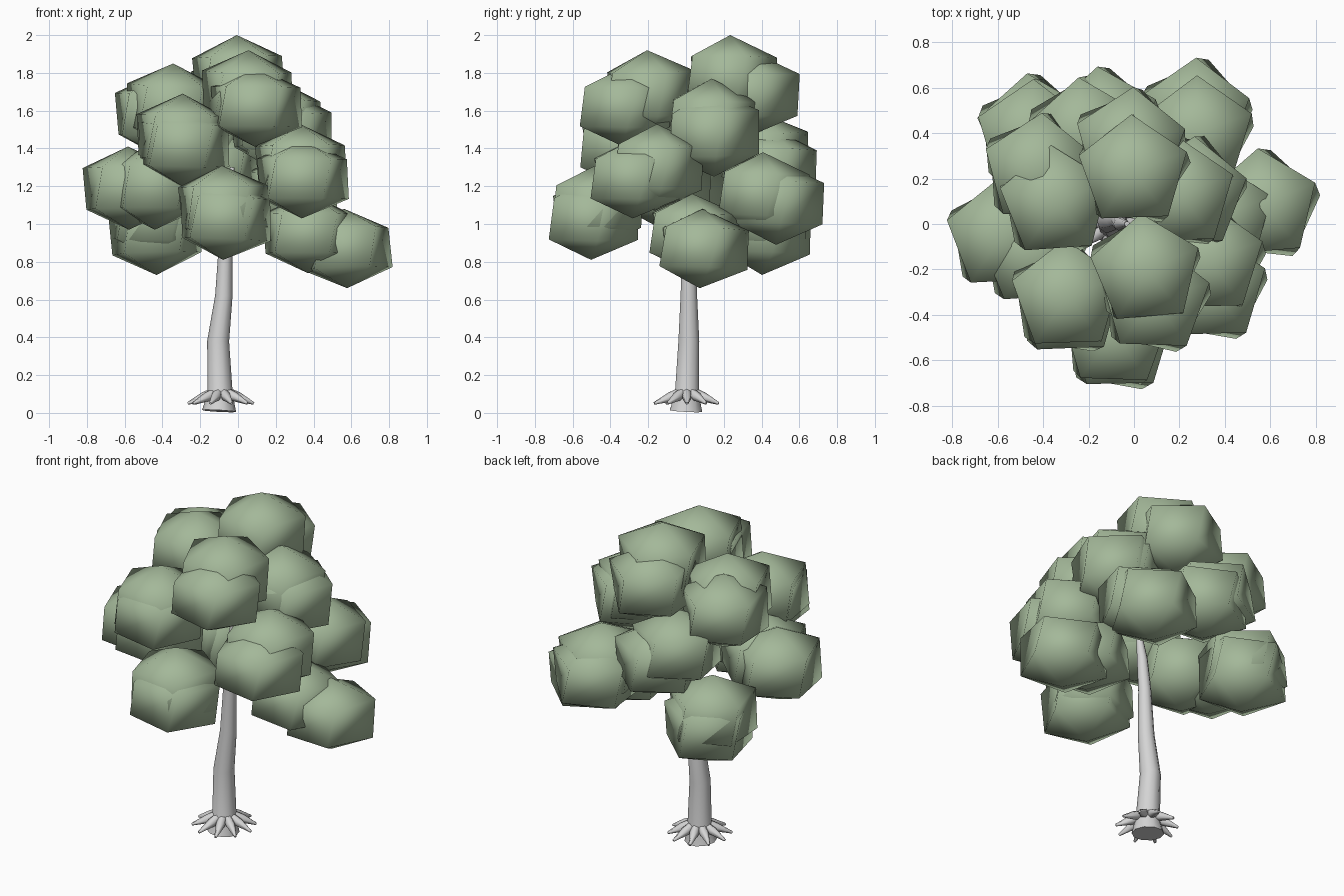
import bpy
import bmesh
import math
import random
from mathutils import Vector, Matrix

random.seed(4)

default_cube = bpy.data.objects.get("Cube")
if default_cube:
    bpy.data.objects.remove(default_cube, do_unlink=True)


def make_material(name, color):
    mat = bpy.data.materials.new(name)
    mat.use_nodes = True
    mat.diffuse_color = color
    mat.node_tree.nodes["Principled BSDF"].inputs["Base Color"].default_value = color
    return mat


leaf_green = make_material("leaf sage green", (0.37, 0.48, 0.32, 1))
bark_grey = make_material("bark light grey", (0.66, 0.66, 0.66, 1))


def finish(bm, name, material):
    """Turn a bmesh into an object, smooth except for its end caps."""
    bmesh.ops.recalc_face_normals(bm, faces=bm.faces)
    for face in bm.faces:
        face.smooth = len(face.verts) <= 4
    mesh = bpy.data.meshes.new(name)
    bm.to_mesh(mesh)
    bm.free()
    mesh.materials.append(material)
    obj = bpy.data.objects.new(name, mesh)
    bpy.context.collection.objects.link(obj)
    return obj


def add_ring(bm, sides, radius, turn=0.0):
    """Flat ring of vertices around the origin."""
    angles = [turn + math.tau * k / sides for k in range(sides)]
    return [bm.verts.new((math.cos(a) * radius, math.sin(a) * radius, 0))
            for a in angles]


def bridge(bm, low, high):
    """Quads between two rings of equal size."""
    for k in range(len(low)):
        n = (k + 1) % len(low)
        bm.faces.new((low[k], low[n], high[n], high[k]))


def tube(name, path, radii, material, sides):
    """Tapered tube with capped ends that follows a path."""
    path = [Vector(p) for p in path]
    bm = bmesh.new()
    rings = []
    for i, point in enumerate(path):
        ahead = path[min(i + 1, len(path) - 1)]
        behind = path[max(i - 1, 0)]
        turn = Vector((0, 0, 1)).rotation_difference(ahead - behind)
        ring = add_ring(bm, sides, radii[i])
        for vert in ring:
            vert.co = point + turn @ vert.co
        rings.append(ring)
    for low, high in zip(rings, rings[1:]):
        bridge(bm, low, high)
    bm.faces.new(rings[0])
    bm.faces.new(rings[-1])
    return finish(bm, name, material)


def leaf_clump(name, center, width, height, yaw):
    """Five-sided ball: two slightly twisted rings between two end points."""
    bm = bmesh.new()
    low = add_ring(bm, 5, 1, -0.2)
    high = add_ring(bm, 5, 1)
    for ring, tip_z in ((low, -1), (high, 1)):
        for vert in ring:
            vert.co.z = tip_z / 2
        tip = bm.verts.new((0, 0, tip_z))
        for k in range(5):
            bm.faces.new((ring[k], ring[(k + 1) % 5], tip))
    bridge(bm, low, high)
    lean = Matrix.Rotation(random.uniform(-0.04, 0.04), 4, "X")
    lean = lean @ Matrix.Rotation(random.uniform(-0.04, 0.04), 4, "Y")
    place = (Matrix.Translation(center) @ lean
             @ Matrix.Diagonal((width, width, height, 1))
             @ Matrix.Rotation(math.radians(yaw), 4, "Z"))
    bmesh.ops.transform(bm, matrix=place, verts=bm.verts)
    return finish(bm, name, leaf_green)


# Trunk, gently bent and narrowing into the crown
trunk_path = [(-0.1, 0.0, 0.01), (-0.095, 0.005, 0.1), (-0.105, 0.015, 0.38),
              (-0.075, 0.015, 0.62), (-0.065, 0.015, 0.9),
              (-0.06, 0.0, 1.1), (-0.03, 0.0, 1.3)]
tube("trunk", trunk_path, [0.09, 0.067, 0.058, 0.046, 0.036, 0.03, 0.012],
     bark_grey, 10)

# Pointed roots fanning out around the base
ROOTS = 10
for i in range(ROOTS):
    a = math.tau * i / ROOTS
    out = Vector((math.cos(a), math.sin(a), 0))
    foot = Vector((-0.09, 0.005, 0))
    reach = random.uniform(0.17, 0.185)
    path = [foot + out * r + Vector((0, 0, z))
            for r, z in ((0.03, 0.115), (0.09, 0.085), (reach, 0.05))]
    tube(f"root_{i + 1}", path, [0.022, 0.026, 0.007], bark_grey, 6)

# Leaf clumps in overlapping pairs (x, y, z, half height)
CLUMP_WIDTH = 0.25
clump_pairs = {
    "top": [(0, 0.23, 1.77, 0.23), (-0.02, 0.35, 1.69, 0.22)],
    "upper_front": [(0.05, -0.2, 1.69, 0.23), (0.09, -0.33, 1.62, 0.21)],
    "upper_right": [(-0.35, 0.1, 1.62, 0.23), (-0.42, 0.24, 1.58, 0.22)],
    "upper_left": [(0.2, 0.13, 1.53, 0.24), (0.25, 0.14, 1.48, 0.23)],
    "front_right": [(-0.3, -0.32, 1.46, 0.23), (-0.29, -0.34, 1.42, 0.22)],
    "front_left": [(0.34, -0.28, 1.24, 0.21), (0.33, -0.16, 1.3, 0.23)],
    "low_left": [(0.57, 0.08, 0.87, 0.21), (0.37, 0.03, 0.95, 0.21)],
    "low_front": [(-0.07, -0.5, 1.03, 0.22), (-0.08, -0.48, 1.09, 0.22)],
    "side_right": [(-0.58, -0.05, 1.19, 0.22), (-0.44, -0.12, 1.2, 0.23)],
    "low_back_right": [(-0.44, 0.41, 0.96, 0.23), (-0.45, 0.39, 1.03, 0.22)],
    "back_left": [(0.27, 0.48, 1.11, 0.22), (0.28, 0.4, 1.16, 0.22)],
    "back": [(-0.22, 0.4, 1.37, 0.22), (-0.13, 0.44, 1.29, 0.22)],
}
for place, clumps in clump_pairs.items():
    for i, (x, y, z, height) in enumerate(clumps):
        leaf_clump(f"leaf_clump_{place}_{i + 1}", (x, y, z), CLUMP_WIDTH, height,
                   random.uniform(86, 97))
